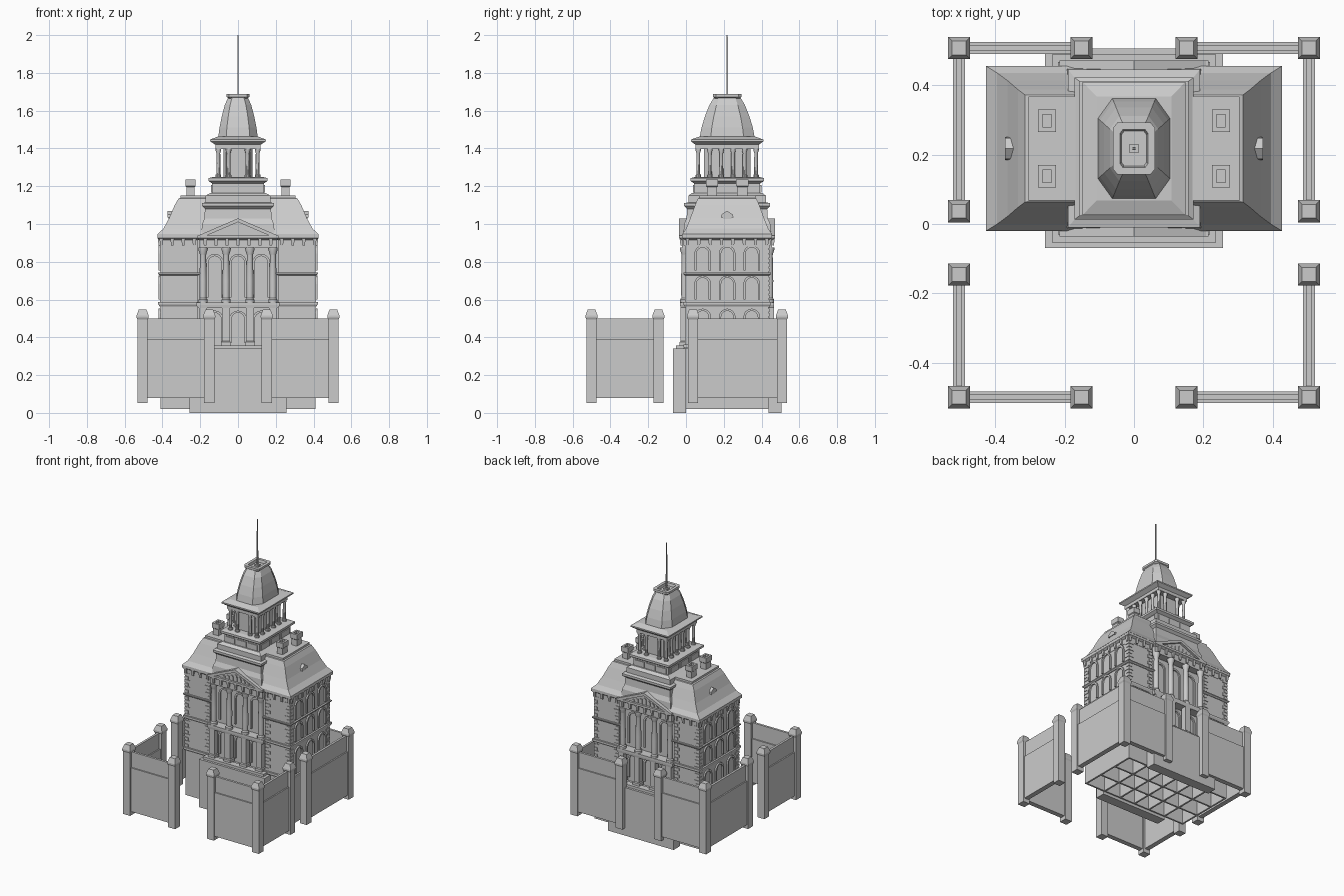
import bpy, bmesh, math

CY = 0.218          # building centre in y


def part(name, build, smooth=False):
    bm = bmesh.new()
    build(bm)
    bmesh.ops.recalc_face_normals(bm, faces=bm.faces)
    me = bpy.data.meshes.new(name)
    bm.to_mesh(me)
    bm.free()
    ob = bpy.data.objects.new(name, me)
    bpy.context.collection.objects.link(ob)
    if smooth:
        bpy.context.view_layer.objects.active = ob
        ob.select_set(True)
        bpy.ops.object.shade_smooth_by_angle(angle=math.radians(35))
        ob.select_set(False)
    return ob


def skin(bm, rings):
    rs = [[bm.verts.new(p) for p in r] for r in rings]
    n = len(rs[0])
    for a, b in zip(rs, rs[1:]):
        for i in range(n):
            j = (i + 1) % n
            bm.faces.new((a[i], a[j], b[j], b[i]))
    bm.faces.new(rs[0][::-1])
    bm.faces.new(rs[-1])


def loft(bm, rings, cx=0, cy=CY, cut=0):
    """Stack of rectangles (half x, half y, z); cut = corner chamfer fraction."""
    out = []
    for hx, hy, z in rings:
        if cut:
            a, b = hx * (1 - cut), hy * (1 - cut)
            p = [(a, -hy), (hx, -b), (hx, b), (a, hy), (-a, hy), (-hx, b), (-hx, -b), (-a, -hy)]
        else:
            p = [(hx, -hy), (hx, hy), (-hx, hy), (-hx, -hy)]
        out.append([(cx + x, cy + y, z) for x, y in p])
    skin(bm, out)


def box(bm, x0, x1, y0, y1, z0, z1):
    loft(bm, [((x1 - x0) / 2, (y1 - y0) / 2, z) for z in (z0, z1)], (x0 + x1) / 2, (y0 + y1) / 2)


def lathe(bm, x, y, prof, n=12):
    skin(bm, [[(x + r * math.cos(2 * math.pi * i / n), y + r * math.sin(2 * math.pi * i / n), z)
               for i in range(n)] for r, z in prof])


def arch(bm, place, w, z0, z1, t=0.012, d=0.012):
    """Arched frame; place(u, depth, z) maps to world."""
    def path(r):
        zs = z1 - w
        return [(-r, z0)] + [(r * math.cos(a), zs + r * math.sin(a)) for a in
                             [math.pi * (1 - k / 8) for k in range(9)]] + [(r, z0)]
    rings = []
    for (ui, zi), (uo, zo) in zip(path(w), path(w + t)):
        rings.append([place(ui, 0, zi), place(uo, 0, zo), place(uo, d, zo), place(ui, d, zi)])
    skin(bm, rings)


# Fence: posts and two-thickness wall panels
POSTS_Y = (-0.5, -0.146, 0.037, 0.508)


def posts(bm):
    pts = [(s * 0.505, y) for s in (-1, 1) for y in POSTS_Y]
    pts += [(s * 0.152, y) for s in (-1, 1) for y in (-0.5, 0.508)]
    for x, y in pts:
        loft(bm, [(0.027, 0.027, 0.053), (0.027, 0.027, 0.495), (0.032, 0.032, 0.505),
                  (0.032, 0.032, 0.515), (0.02, 0.02, 0.548)], x, y)


def panels(bm):
    for h, z0, z1 in ((0.017, 0.08, 0.39), (0.008, 0.39, 0.5)):
        for s in (-1, 1):
            a, b = sorted((s * 0.48, s * 0.178))
            for y in (-0.5, 0.508):
                box(bm, a, b, y - h, y + h, z0, z1)
            for y0, y1 in ((-0.475, -0.17), (0.06, 0.483)):
                box(bm, s * 0.505 - h, s * 0.505 + h, y0, y1, z0, z1)


part("fence_posts", posts)
part("fence_panels", panels)


# Hollow foundation with cross walls, porch platforms front and back
def foundation(bm):
    loft(bm, [(0.41, 0.22, 0.12), (0.41, 0.22, 0.34)])
    for x in (-0.404, -0.25, -0.12, 0, 0.12, 0.25, 0.404):
        box(bm, x - 0.006, x + 0.006, CY - 0.22, CY + 0.22, 0.02, 0.12)
    for y in (-0.214, -0.07, 0.07, 0.214):
        box(bm, -0.41, 0.41, CY + y - 0.006, CY + y + 0.006, 0.02, 0.12)


def platforms(bm):
    for s in (-1, 1):
        y = CY + s * 0.253
        loft(bm, [(0.257, 0.035, 0), (0.257, 0.035, 0.34)], 0, y)
        loft(bm, [(0.237, 0.022, 0.34), (0.237, 0.022, 0.358)], 0, CY + s * 0.25)


part("foundation", foundation)
part("porch_platforms", platforms)


# Wings and recessed centre wall
def walls(bm):
    loft(bm, [(0.215, 0.185, 0.34), (0.215, 0.185, 0.94)])
    for s in (-1, 1):
        loft(bm, [(0.0975, 0.22, 0.34), (0.0975, 0.22, 0.92)], s * 0.3125)


def string_courses(bm):
    for s in (-1, 1):
        for z, h in ((0.35, 0.012), (0.575, 0.012), (0.735, 0.007)):
            loft(bm, [(0.102, 0.224, z - h), (0.11, 0.232, z), (0.11, 0.232, z + h),
                      (0.1, 0.222, z + h)], s * 0.3125)


def quoins(bm):
    for s in (-1, 1):
        for t in (-1, 1):
            for k in range(22):
                z = 0.365 + k * 0.024
                l = 0.04 if k % 2 else 0.027
                loft(bm, [(l / 2, l / 2, z), (l / 2, l / 2, z + 0.019)],
                     s * (0.414 - l / 2), CY + t * (0.224 - l / 2))
                loft(bm, [(l / 2, 0.01, z), (l / 2, 0.01, z + 0.019)],
                     s * (0.215 + l / 2), CY + t * 0.214)


def windows(bm):
    for s in (-1, 1):
        for z0, z1 in ((0.37, 0.54), (0.6, 0.715), (0.755, 0.875)):
            for v in (-0.13, 0, 0.13):
                arch(bm, lambda u, d, z: (s * (0.408 + d), CY + v + u, z), 0.032, z0, z1)
        for z0, z1 in ((0.37, 0.53), (0.61, 0.83)):
            for v in (-0.123, 0, 0.123):
                arch(bm, lambda u, d, z: (v + u, CY + s * (0.183 + d), z), 0.034, z0, z1)


part("walls", walls)
part("string_courses", string_courses)
part("corner_quoins", quoins)
part("window_arches", windows)


# Portico: piers, columns, entablature, pediments
COLS = (-0.185, -0.063, 0.063, 0.185)


def piers(bm):
    for s in (-1, 1):
        for x in COLS:
            loft(bm, [(0.026, 0.024, 0.355), (0.026, 0.024, 0.375), (0.021, 0.019, 0.38),
                      (0.021, 0.019, 0.555)], x, CY + s * 0.228)
        loft(bm, [(0.215, 0.035, 0.555), (0.22, 0.037, 0.57), (0.22, 0.037, 0.585)], 0, CY + s * 0.212)


def columns(bm):
    for s in (-1, 1):
        for x in COLS:
            lathe(bm, x, CY + s * 0.225, [(0.024, 0.585), (0.024, 0.6), (0.018, 0.608), (0.019, 0.7),
                                        (0.016, 0.835), (0.017, 0.84), (0.025, 0.865), (0.025, 0.875)])


def pediments(bm):
    loft(bm, [(0.207, 0.238, 0.872), (0.207, 0.238, 0.915), (0.215, 0.254, 0.925), (0.215, 0.254, 0.94)])

    def tri(w, h, z, y0, y1):
        skin(bm, [[(-w, y, z), (w, y, z), (0, y, z + h)] for y in (y0, y1)])
    tri(0.18, 0.075, 0.935, CY - 0.238, CY + 0.238)
    for s in (-1, 1):            # raking mouldings and relief
        for m in (-1, 1):
            skin(bm, [[(m * 0.215, CY + s * y, 0.937), (m * 0.17, CY + s * y, 0.937),
                       (0, CY + s * y, 1.01), (0, CY + s * y, 1.03)] for y in (0.15, 0.254)])
        for k in range(-3, 4):
            h = 0.045 - abs(k) * 0.01
            loft(bm, [(0.011, 0.004, 0.942), (0.007, 0.004, 0.942 + h)], k * 0.031, CY + s * 0.24)


part("porch_piers", piers)
part("porch_columns", columns, True)
part("pediments", pediments)


# Main cornice with brackets
def cornice(bm):
    for s in (-1, 1):
        loft(bm, [(0.1, 0.222, 0.88), (0.1, 0.222, 0.915), (0.114, 0.236, 0.925), (0.114, 0.236, 0.942)],
             s * 0.3125)


def brackets(bm):
    for s in (-1, 1):
        for k in range(15):
            x = -0.406 + k * 0.058
            off = 0.243 if abs(x) < 0.21 else 0.226
            loft(bm, [(0.007, 0.004, 0.885), (0.009, 0.009, 0.925)], x, CY + s * off)
        for k in range(8):
            loft(bm, [(0.004, 0.007, 0.885), (0.009, 0.009, 0.925)], s * 0.416, CY - 0.21 + k * 0.06)


part("cornice", cornice)
part("cornice_brackets", brackets)


# Flared mansard roof, chimneys and dormers
def chimneys(bm):
    for s in (-1, 1):
        for y in (0.138, 0.298):
            loft(bm, [(0.021, 0.027, 1.12), (0.021, 0.027, 1.195), (0.026, 0.032, 1.2), (0.026, 0.032, 1.235),
                      (0.013, 0.018, 1.235), (0.013, 0.018, 1.215)], s * 0.251, y)


def dormers(bm):
    for s in (-1, 1):
        skin(bm, [[(s * x, CY + y, z) for y, z in ((-0.022, 0.98), (0.022, 0.98), (0.022, 1.04), (-0.022, 1.04))]
                  for x in (0.3, 0.367)])
        skin(bm, [[(s * x, CY + y, z) for y, z in ((-0.033, 1.035), (0.033, 1.035), (0.03, 1.05), (0, 1.07), (-0.03, 1.05))]
                  for x in (0.315, 0.372)])


part("mansard_roof", lambda bm: loft(bm, [
    (0.427, 0.238, 0.94), (0.427, 0.238, 0.946), (0.395, 0.218, 0.975), (0.365, 0.196, 1.03), (0.335, 0.17, 1.1),
    (0.315, 0.155, 1.135), (0.305, 0.15, 1.138), (0.305, 0.15, 1.152)]))
part("chimneys", chimneys)
part("dormers", dormers)

# Central pavilion and tower base
part("pavilion", lambda bm: loft(bm, [
    (0.195, 0.232, 0.94), (0.19, 0.228, 1.0), (0.178, 0.215, 1.03), (0.175, 0.212, 1.08), (0.19, 0.228, 1.095),
    (0.19, 0.228, 1.11), (0.172, 0.205, 1.115), (0.172, 0.205, 1.15), (0.145, 0.185, 1.165)]))


def tower_base(bm):
    loft(bm, [(0.137, 0.175, 1.15), (0.137, 0.175, 1.215), (0.157, 0.195, 1.228), (0.157, 0.195, 1.243),
              (0.125, 0.165, 1.25)])
    for s in (-1, 1):
        for k in (-1, 0, 1):
            loft(bm, [(0.036, 0.005, 1.168), (0.036, 0.005, 1.207)], k * 0.088, CY + s * 0.176)
            loft(bm, [(0.005, 0.045, 1.168), (0.005, 0.045, 1.207)], s * 0.138, CY + k * 0.112)


part("tower_base", tower_base)


# Belfry with colonnade
def belfry_columns(bm):
    spots = [(x, s * 0.153) for s in (-1, 1) for x in (-0.104, -0.05, 0.05, 0.104)]
    spots += [(s * 0.104, y) for s in (-1, 1) for y in (-0.092, -0.031, 0.031, 0.092)]
    for x, y in spots:
        lathe(bm, x, CY + y, [(0.015, 1.245), (0.015, 1.26), (0.011, 1.263), (0.01, 1.375),
                              (0.015, 1.39), (0.015, 1.4)], 10)


part("belfry_columns", belfry_columns, True)
part("belfry_core", lambda bm: loft(bm, [(0.078, 0.123, 1.24), (0.078, 0.123, 1.41)], cut=0.2))
part("belfry_cornice", lambda bm: loft(bm, [
    (0.12, 0.168, 1.398), (0.12, 0.168, 1.42), (0.148, 0.192, 1.438), (0.148, 0.192, 1.447), (0.108, 0.15, 1.462)]))

# Eight-sided dome, hollow cap and flagpole
part("dome", lambda bm: loft(bm, [
    (0.105, 0.146, 1.455), (0.098, 0.136, 1.51), (0.086, 0.118, 1.57), (0.07, 0.094, 1.63), (0.052, 0.07, 1.67)], cut=0.4))
part("dome_cap", lambda bm: loft(bm, [
    (0.05, 0.066, 1.665), (0.06, 0.075, 1.673), (0.06, 0.075, 1.688), (0.04, 0.055, 1.688), (0.036, 0.05, 1.67)], cut=0.2))
part("flagpole", lambda bm: (loft(bm, [(0.013, 0.013, 1.66), (0.013, 0.013, 1.68)]),
                             loft(bm, [(0.004, 0.004, 1.67), (0.003, 0.003, 2.0)])))
